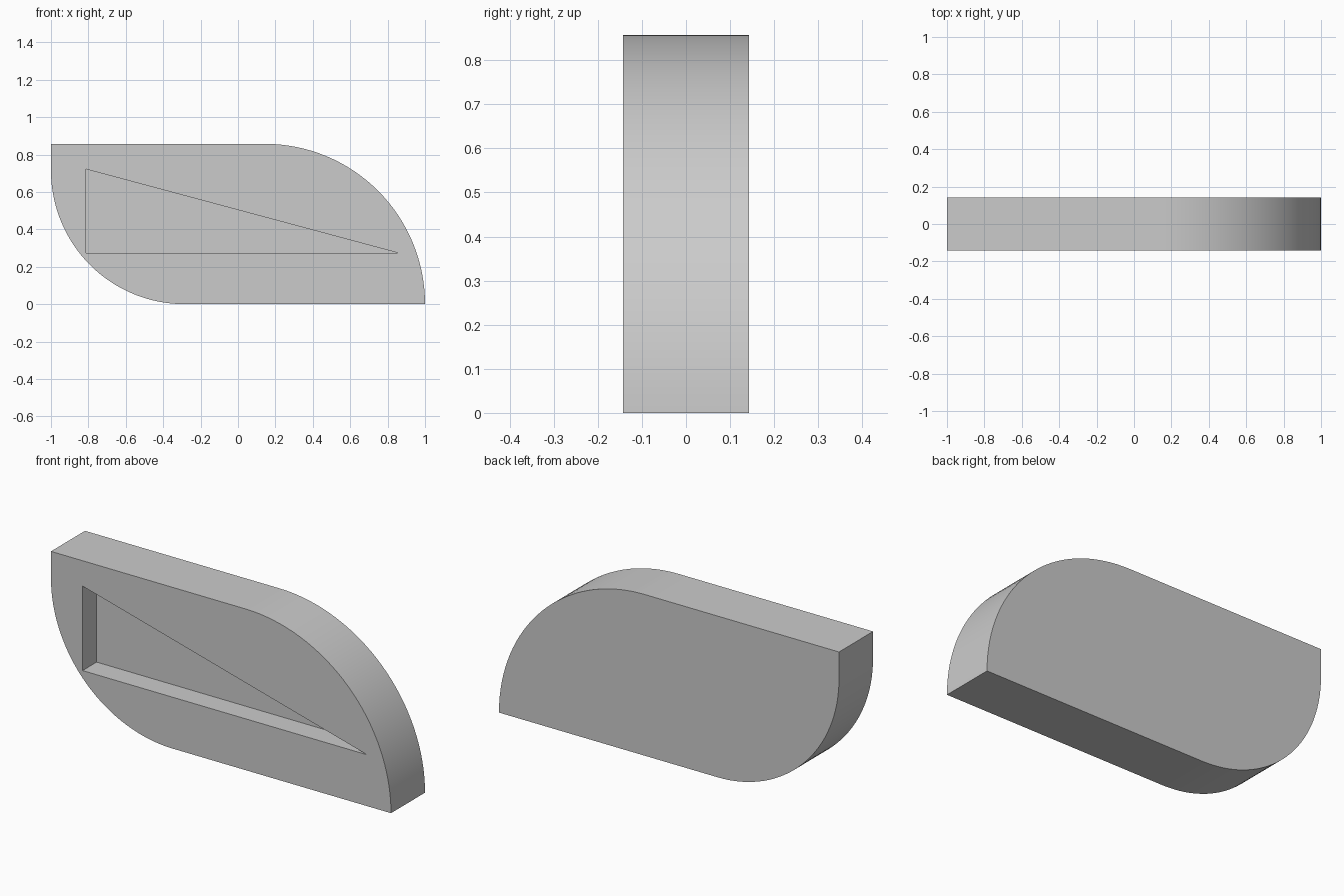
import bpy, bmesh
from math import sin, cos, pi

WIDTH, HEIGHT, DEPTH = 2.0, 0.857, 0.286
RECESS = 0.118
STEPS = 32

cube = bpy.data.objects.get("Cube")
if cube:
    bpy.data.objects.remove(cube, do_unlink=True)

grey = bpy.data.materials.new("plain grey")
grey.use_nodes = True
colour = (0.6, 0.6, 0.6, 1)
grey.diffuse_color = colour
grey.node_tree.nodes["Principled BSDF"].inputs["Base Color"].default_value = colour


def arc(cx, cz, radius, start):
    """Quarter circle, counter-clockwise in the xz plane."""
    angles = [start + pi / 2 * i / STEPS for i in range(STEPS + 1)]
    return [(cx + radius * cos(a), cz + radius * sin(a)) for a in angles]


def prism(name, profile, y_front, y_back):
    """Extrude an xz outline along y."""
    bm = bmesh.new()
    face = bm.faces.new([bm.verts.new((x, y_front, z)) for x, z in profile])
    out = bmesh.ops.extrude_face_region(bm, geom=[face], use_keep_orig=True)
    moved = [v for v in out["geom"] if isinstance(v, bmesh.types.BMVert)]
    bmesh.ops.translate(bm, verts=moved, vec=(0, y_back - y_front, 0))
    bmesh.ops.recalc_face_normals(bm, faces=bm.faces)
    mesh = bpy.data.meshes.new(name)
    bm.to_mesh(mesh)
    bm.free()
    mesh.materials.append(grey)
    obj = bpy.data.objects.new(name, mesh)
    bpy.context.collection.objects.link(obj)
    return obj


# Leaf-shaped block: two square corners, two rounded ones
half = WIDTH / 2
small = 0.714
outline = [(half, 0)]
outline += arc(half - HEIGHT, 0, HEIGHT, 0)[1:]
outline += [(-half, HEIGHT)]
outline += arc(-half + small, small, small, pi)
body = prism("body", outline, -DEPTH / 2, DEPTH / 2)

# Triangular pocket in the front
triangle = [(-0.814, 0.722), (-0.814, 0.273), (0.859, 0.273)]
cutter = prism("pocket_cutter", triangle, -DEPTH, -DEPTH / 2 + RECESS)
cutter.hide_render = True

cut = body.modifiers.new("pocket", "BOOLEAN")
cut.operation = "DIFFERENCE"
cut.solver = "EXACT"
cut.object = cutter

bpy.ops.object.select_all(action="DESELECT")
body.select_set(True)
bpy.context.view_layer.objects.active = body
bpy.ops.object.modifier_apply(modifier=cut.name)
bpy.data.objects.remove(cutter, do_unlink=True)
bpy.ops.object.shade_smooth_by_angle(angle=pi / 6)
